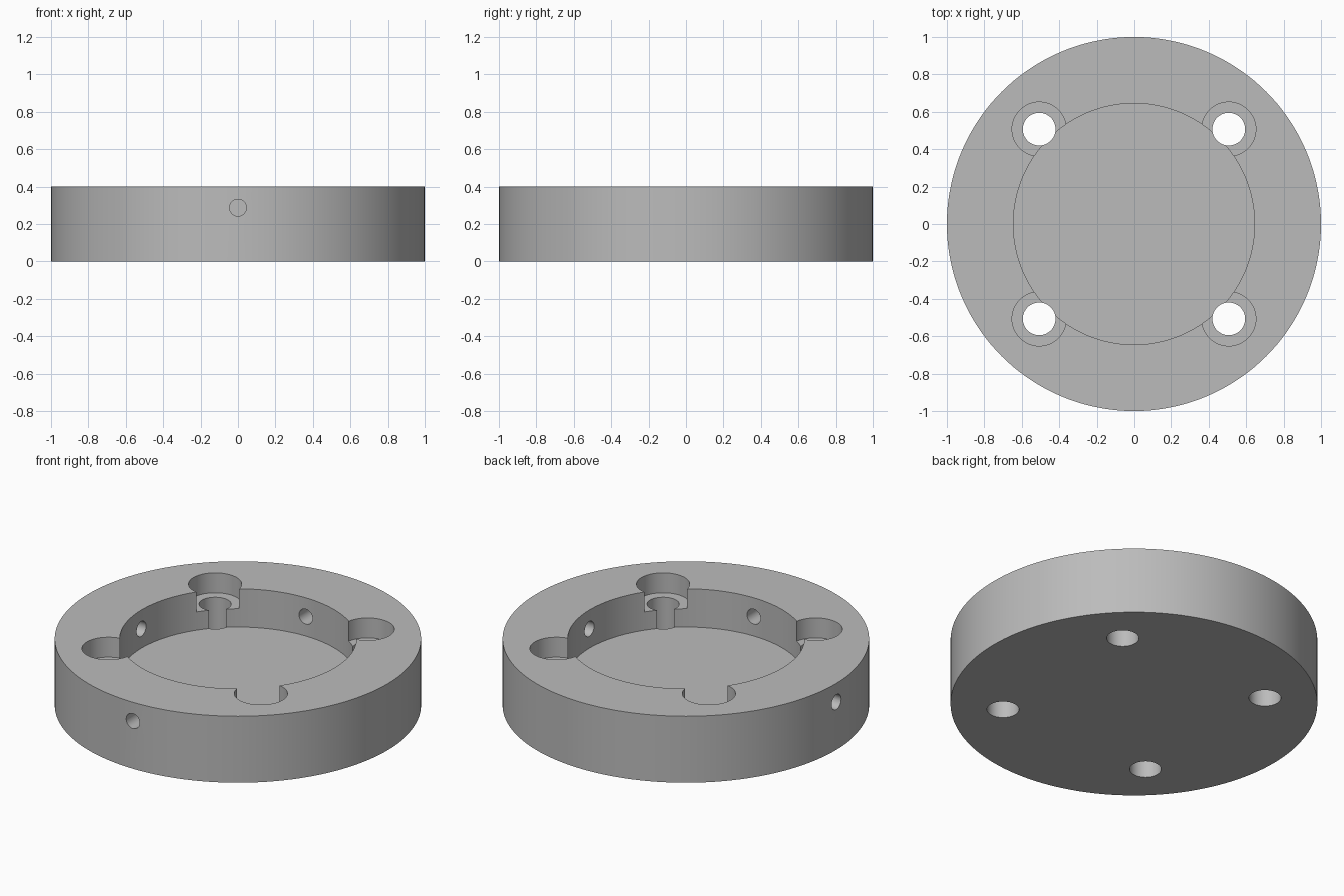
import bpy
from math import pi, radians

cube = bpy.data.objects.get("Cube")
if cube:
    bpy.data.objects.remove(cube, do_unlink=True)

HEIGHT = 0.4
FLOOR = 0.17        # pocket floor height
LEDGE = 0.28        # counterbore seat height
BOLT = 0.507        # bolt hole offset along x and y
PIN_Z = 0.287       # height of the radial holes
BLIND_END = 0.85    # where the blind radial holes stop

steel = bpy.data.materials.new("plain grey")
steel.use_nodes = True
grey = (0.5, 0.5, 0.5, 1)
steel.diffuse_color = grey
steel.node_tree.nodes["Principled BSDF"].inputs["Base Color"].default_value = grey


def cylinder(name, radius, start, end, x=0, y=0, sides=48):
    """Upright cylinder between two heights."""
    bpy.ops.mesh.primitive_cylinder_add(
        vertices=sides, radius=radius, depth=end - start,
        location=(x, y, (start + end) / 2))
    ob = bpy.context.object
    ob.name = name
    ob.data.materials.append(steel)
    return ob


# Round body
body = cylinder("ring_body", 1, 0, HEIGHT, sides=144)

# Central pocket
cutters = [cylinder("pocket_cutter", 0.645, FLOOR, 1, sides=120)]

# Four counterbored bolt holes
for sx in (-1, 1):
    for sy in (-1, 1):
        x, y = sx * BOLT, sy * BOLT
        cutters.append(cylinder("counterbore_cutter", 0.145, LEDGE, 1, x, y))
        cutters.append(cylinder("bolt_hole_cutter", 0.0875, -1, 1, x, y))

# Two crossing radial holes: open at the front and right, blind opposite
for axis in ("x", "y"):
    pin = cylinder("radial_hole_cutter", 0.045, -1.1, BLIND_END, sides=32)
    middle = (BLIND_END - 1.1) / 2
    if axis == "x":
        pin.rotation_euler = (0, pi / 2, 0)
        pin.location = (middle, 0, PIN_Z)
    else:
        pin.rotation_euler = (pi / 2, 0, 0)
        pin.location = (0, middle, PIN_Z)
    cutters.append(pin)

# Cut everything out of the body
bpy.ops.object.select_all(action="DESELECT")
body.select_set(True)
bpy.context.view_layer.objects.active = body
for cutter in cutters:
    cutter.hide_render = True
    mod = body.modifiers.new("cut", "BOOLEAN")
    mod.operation = "DIFFERENCE"
    mod.solver = "EXACT"
    mod.object = cutter
    bpy.ops.object.modifier_apply(modifier=mod.name)
for cutter in cutters:
    bpy.data.objects.remove(cutter, do_unlink=True)

bpy.ops.object.shade_smooth_by_angle(angle=radians(30))
